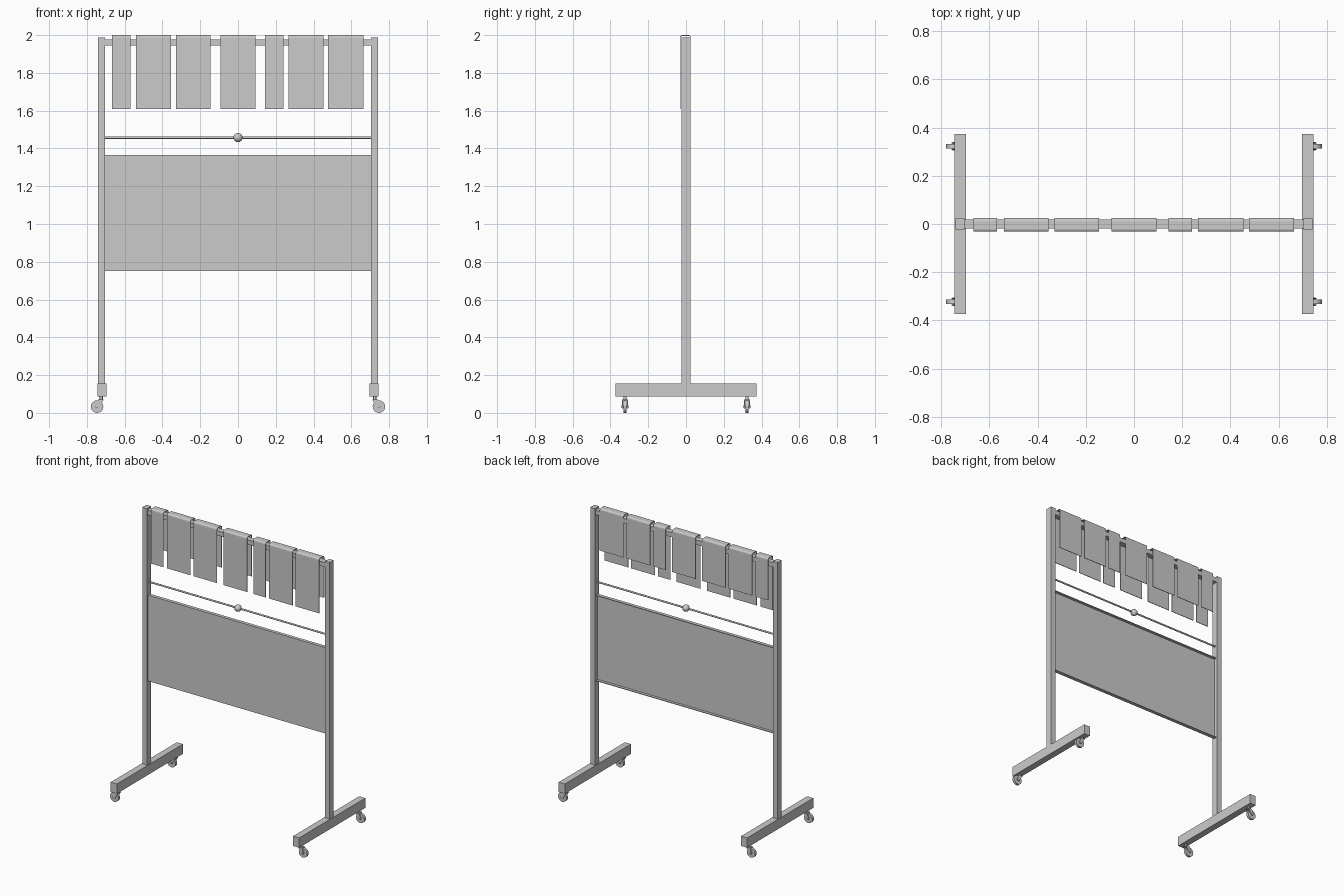
import bpy, bmesh, math
from mathutils import Matrix

if "Cube" in bpy.data.objects:
    bpy.data.objects.remove(bpy.data.objects["Cube"])


def finish(name, bm, smooth=False):
    bmesh.ops.recalc_face_normals(bm, faces=bm.faces)
    me = bpy.data.meshes.new(name)
    bm.to_mesh(me)
    bm.free()
    ob = bpy.data.objects.new(name, me)
    bpy.context.collection.objects.link(ob)
    if smooth:
        bpy.context.view_layer.objects.active = ob
        ob.select_set(True)
        bpy.ops.object.shade_smooth_by_angle(angle=math.radians(35))
        ob.select_set(False)
    return ob


def box(name, x, y, z):
    """Box from (min, max) pairs on each axis."""
    bm = bmesh.new()
    bmesh.ops.create_cube(bm, size=1)
    for v in bm.verts:
        v.co = [(a + b) / 2 + c * abs(b - a) for (a, b), c in zip((x, y, z), v.co)]
    return finish(name, bm)


def cylinder(name, center, r, length, axis, segs=24):
    bm = bmesh.new()
    rot = {'X': Matrix.Rotation(math.pi / 2, 4, 'Y'),
           'Y': Matrix.Rotation(math.pi / 2, 4, 'X'), 'Z': Matrix()}[axis]
    bmesh.ops.create_cone(bm, cap_ends=True, segments=segs, radius1=r, radius2=r,
                          depth=length, matrix=Matrix.Translation(center) @ rot)
    return finish(name, bm, True)


def prism(name, pts, axis, a, b):
    """Closed 2D outline extruded from a to b along X (yz points) or Y (xz points)."""
    bm = bmesh.new()
    put = (lambda p, t: (t, p[0], p[1])) if axis == 'X' else (lambda p, t: (p[0], t, p[1]))
    lo = [bm.verts.new(put(p, a)) for p in pts]
    hi = [bm.verts.new(put(p, b)) for p in pts]
    bm.faces.new(lo)
    bm.faces.new(hi)
    for i in range(len(pts)):
        j = (i + 1) % len(pts)
        bm.faces.new((lo[i], lo[j], hi[j], hi[i]))
    return finish(name, bm)


# Side frames: foot, post and casters
for s, side in ((-1, "left"), (1, "right")):
    box(f"{side}_post", (s * 0.704, s * 0.74), (-0.023, 0.023), (0.15, 1.988))
    box(f"{side}_foot", (s * 0.697, s * 0.745), (-0.373, 0.373), (0.086, 0.156))
    for y, end in ((-0.323, "front"), (0.323, "back")):
        tag = f"{side}_{end}_caster"
        cylinder(f"{tag}_stem", (s * 0.724, y, 0.077), 0.008, 0.024, 'Z', 16)
        cylinder(f"{tag}_wheel", (s * 0.746, y, 0.033), 0.033, 0.018, 'Y')
        cylinder(f"{tag}_axle", (s * 0.746, y, 0.033), 0.008, 0.036, 'Y', 16)
        # fork: top bridge and two cheeks narrowing to the axle
        box(f"{tag}_bridge", (s * 0.712, s * 0.742), (y - 0.016, y + 0.016), (0.066, 0.071))
        for k in (-1, 1):
            prism(f"{tag}_cheek", [(s * 0.713, 0.067), (s * 0.742, 0.067), (s * 0.757, 0.036),
                                   (s * 0.750, 0.024), (s * 0.738, 0.026)],
                  'Y', y + k * 0.011, y + k * 0.016)

# Top rail, thin rod and centre ball
box("top_rail", (-0.706, 0.706), (-0.019, 0.019), (1.944, 1.976))
cylinder("thin_rod", (0, 0, 1.457), 0.006, 1.41, 'X', 16)
bm = bmesh.new()
bmesh.ops.create_uvsphere(bm, u_segments=24, v_segments=12, radius=0.024,
                          matrix=Matrix.Translation((0, 0, 1.457)))
finish("rod_ball", bm, True)

# Display panel: front sheet with flanges turned back at top and bottom
prism("display_panel", [(-0.012, 0.752), (0.012, 0.752), (0.012, 0.757), (-0.007, 0.757),
                        (-0.007, 1.361), (0.012, 1.361), (0.012, 1.366), (-0.012, 1.366)],
      'X', -0.704, 0.704)


# Hanging flaps folded over the rail, longer at the front
def fold(inset):
    r = 0.012 - inset
    y0, y1, zt = -0.032 + inset, 0.025 - inset, 2.0 - inset
    arc = [math.radians(a) for a in (180, 150, 120, 90)]
    front = [(y0 + r + r * math.cos(a), zt - r + r * math.sin(a)) for a in arc]
    back = [(y1 - r - r * math.cos(a), zt - r + r * math.sin(a)) for a in reversed(arc)]
    return [(y0, 1.609)] + front + back + [(y1, 1.70)]


outline = fold(0) + fold(0.004)[::-1]
for x, w in ((-0.617, 0.098), (-0.447, 0.185), (-0.237, 0.185), (0, 0.187),
             (0.192, 0.098), (0.36, 0.187), (0.571, 0.187)):
    prism("hanging_flap", outline, 'X', x - w / 2, x + w / 2)
